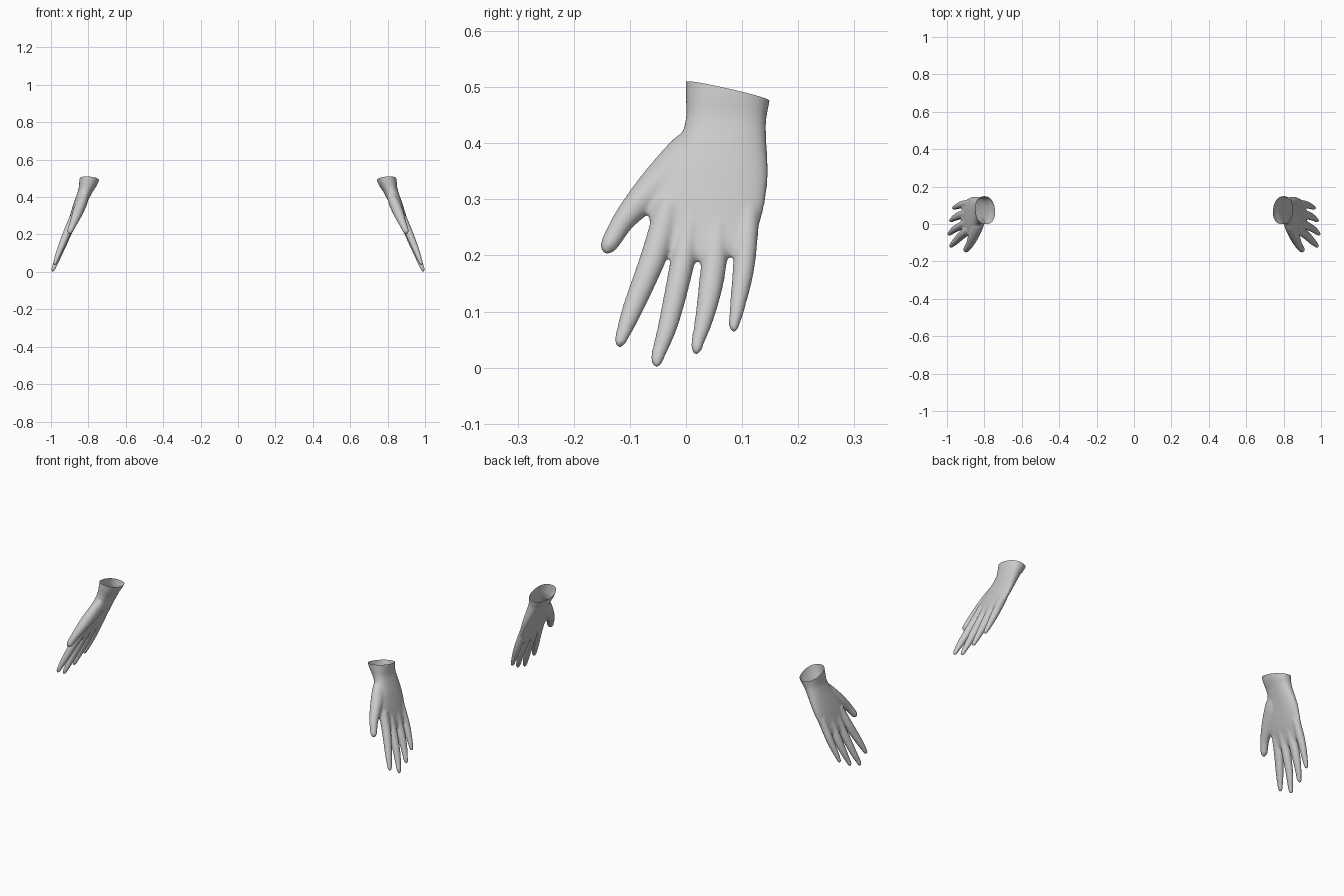
import bpy, bmesh, math
from mathutils import Vector

if "Cube" in bpy.data.objects:
    bpy.data.objects.remove(bpy.data.objects["Cube"])

# Centre line of the hand seen from the front: (z, x)
LEAN = [(-0.05, 1.01), (0.0, 0.993), (0.1, 0.955), (0.2, 0.914), (0.27, 0.884),
        (0.36, 0.848), (0.43, 0.818), (0.49, 0.797), (0.6, 0.765)]
NORMAL = Vector((0.92, 0, 0.39))      # direction out of the back of the hand


def lean_x(z):
    for (z0, x0), (z1, x1) in zip(LEAN, LEAN[1:]):
        if z <= z1:
            return x0 + (x1 - x0) * (z - z0) / (z1 - z0)
    return LEAN[-1][1]


def catmull(pts, steps=6):
    p = [Vector(q) for q in pts]
    p = [2 * p[0] - p[1]] + p + [2 * p[-1] - p[-2]]
    out = []
    for a, b, c, d in zip(p, p[1:], p[2:], p[3:]):
        for k in range(steps):
            t = k / steps
            out.append(0.5 * (2 * b + (c - a) * t + (2 * a - 5 * b + 4 * c - d) * t * t
                              + (3 * b - a - 3 * c + d) * t ** 3))
    return out + [p[-2]]


def limb(bm, stations, tip, shift=0.0, flat=False, power=1.0, sides=32):
    """Closed tube through (y, z, half width, half thickness), rounded off at tip (y, z)."""
    rings = [(Vector((lean_x(s[1]) + shift, s[0], s[1])), s[2], s[3]) for s in catmull(stations)]
    last, hw, ht = rings[-1]
    end = Vector((lean_x(tip[1]) + shift, tip[0], tip[1]))
    for k in range(1, 6):
        a = math.radians(k * 17)
        rings.append((last.lerp(end, math.sin(a)), hw * math.cos(a), ht * math.cos(a)))
    loops = []
    for i, (c, w, h) in enumerate(rings):
        t = rings[min(i + 1, len(rings) - 1)][0] - rings[max(i - 1, 0)][0]
        if flat:
            t.y = 0
        t.normalize()
        wide = NORMAL.cross(t).normalized()
        thick = t.cross(wide)
        loop = []
        for k in range(sides):
            a = 2 * math.pi * k / sides
            ca, sa = math.cos(a), math.sin(a)
            ca = math.copysign(abs(ca) ** power, ca)
            sa = math.copysign(abs(sa) ** power, sa)
            loop.append(bm.verts.new(c + wide * (w * ca) + thick * (h * sa)))
        loops.append(loop)
    for p, q in zip(loops, loops[1:]):
        for k in range(sides):
            j = (k + 1) % sides
            bm.faces.new((p[k], p[j], q[j], q[k]))
    bm.faces.new(loops[0][::-1])
    bm.faces.new(loops[-1])


bm = bmesh.new()
# Wrist and palm
limb(bm, [(0.075, 0.58, 0.077, 0.058), (0.075, 0.49, 0.0755, 0.051), (0.071, 0.44, 0.072, 0.039),
          (0.064, 0.395, 0.080, 0.034), (0.048, 0.34, 0.098, 0.030), (0.036, 0.285, 0.103, 0.025),
          (0.032, 0.24, 0.094, 0.019)], (0.028, 0.188), flat=True, power=0.88)
# Thumb
limb(bm, [(0.035, 0.41, 0.035, 0.022), (0.0, 0.372, 0.042, 0.030), (-0.06, 0.318, 0.031, 0.028),
          (-0.108, 0.266, 0.021, 0.021), (-0.132, 0.228, 0.017, 0.017)], (-0.146, 0.204), shift=-0.008)
# Index, middle, ring and little finger
limb(bm, [(-0.03, 0.29, 0.024, 0.022), (-0.057, 0.2, 0.0235, 0.021), (-0.095, 0.105, 0.0185, 0.016),
          (-0.114, 0.056, 0.0125, 0.011)], (-0.121, 0.036), shift=0.004)
limb(bm, [(0.012, 0.28, 0.022, 0.023), (-0.009, 0.175, 0.0215, 0.021), (-0.031, 0.08, 0.018, 0.016),
          (-0.050, 0.022, 0.0125, 0.011)], (-0.054, 0.0))
limb(bm, [(0.060, 0.28, 0.022, 0.022), (0.047, 0.165, 0.0225, 0.020), (0.033, 0.09, 0.017, 0.015),
          (0.020, 0.043, 0.0115, 0.011)], (0.018, 0.023))
limb(bm, [(0.112, 0.28, 0.020, 0.020), (0.103, 0.18, 0.0195, 0.018), (0.091, 0.105, 0.0135, 0.013),
          (0.086, 0.08, 0.0105, 0.010)], (0.084, 0.063))
bmesh.ops.recalc_face_normals(bm, faces=bm.faces)
mesh = bpy.data.meshes.new("right_hand_blockout")
bm.to_mesh(mesh)
bm.free()
helper = bpy.data.objects.new("hand_blockout", mesh)
bpy.context.collection.objects.link(helper)

# Fuse the limbs into one skin and soften the joints
rm = helper.modifiers.new("fuse", 'REMESH')
rm.mode = 'VOXEL'
rm.voxel_size = 0.004
sm = helper.modifiers.new("soften", 'SMOOTH')
sm.factor = 0.5
sm.iterations = 12
bpy.context.view_layer.update()
skin = bpy.data.meshes.new_from_object(helper.evaluated_get(bpy.context.evaluated_depsgraph_get()))
bpy.data.objects.remove(helper)

# Slanted open cuff at the wrist, once for each side
for name, side in (("hand_right_side", 1), ("hand_left_side", -1)):
    bm = bmesh.new()
    bm.from_mesh(skin)
    bmesh.ops.bisect_plane(bm, geom=bm.verts[:] + bm.edges[:] + bm.faces[:], dist=1e-5,
                           plane_co=(0.8, 0.0, 0.510), plane_no=(-0.1, 0.23, 1), clear_outer=True)
    if side < 0:
        bmesh.ops.scale(bm, vec=(-1, 1, 1), verts=bm.verts)
        bmesh.ops.reverse_faces(bm, faces=bm.faces)
    for f in bm.faces:
        f.smooth = True
    me = bpy.data.meshes.new(name)
    bm.to_mesh(me)
    bm.free()
    bpy.context.collection.objects.link(bpy.data.objects.new(name, me))
bpy.data.meshes.remove(skin)
